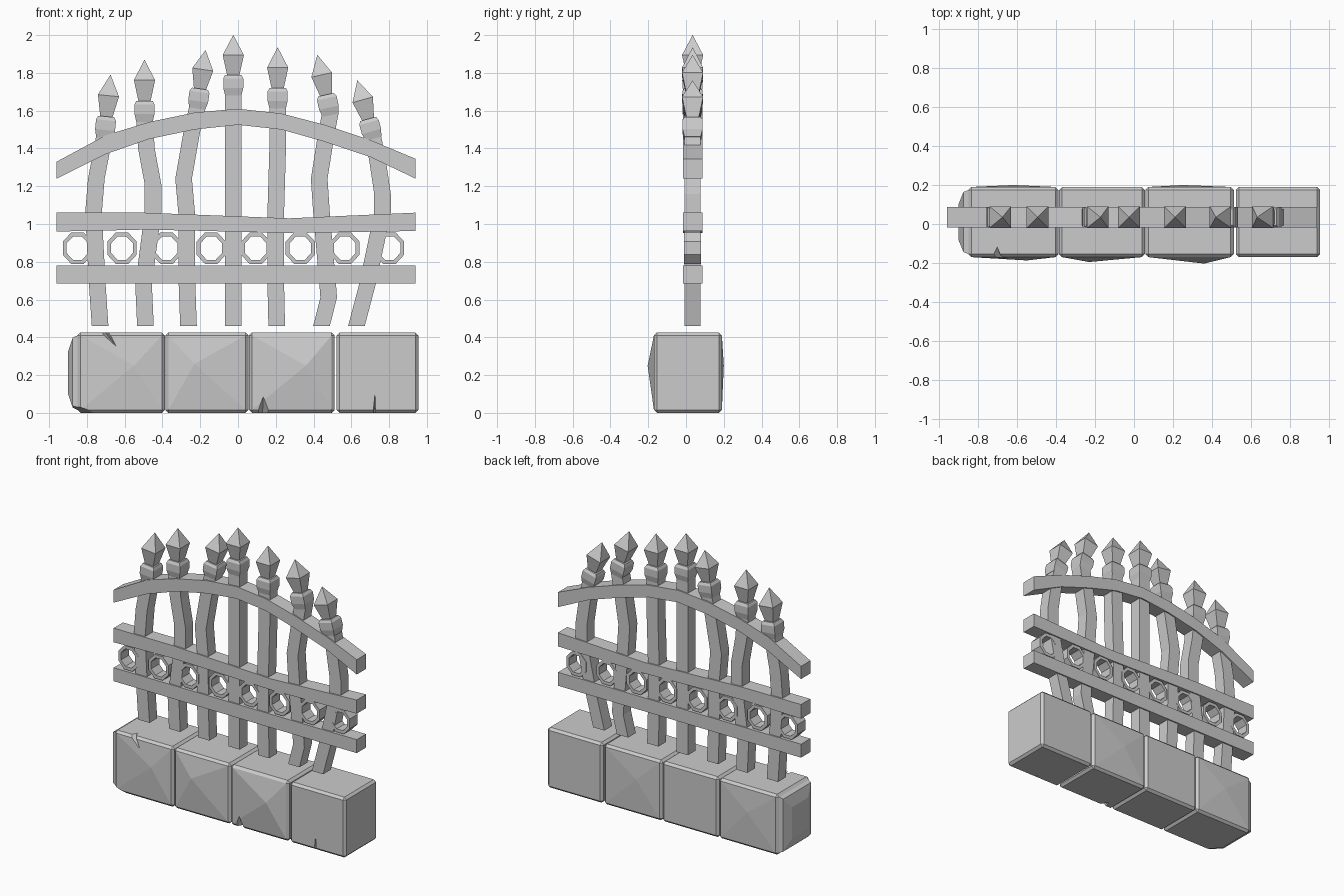
import bpy, bmesh, math
from mathutils import Vector

cube = bpy.data.objects.get("Cube")
if cube:
    bpy.data.objects.remove(cube, do_unlink=True)

GREY = (0.6, 0.6, 0.6, 1)
stone = bpy.data.materials.new("plain grey")
stone.use_nodes = True
stone.diffuse_color = GREY
stone.node_tree.nodes["Principled BSDF"].inputs["Base Color"].default_value = GREY

FENCE_Y = 0.035


def finish(name, bm):
    bmesh.ops.recalc_face_normals(bm, faces=bm.faces[:])
    mesh = bpy.data.meshes.new(name)
    bm.to_mesh(mesh)
    bm.free()
    mesh.materials.append(stone)
    obj = bpy.data.objects.new(name, mesh)
    bpy.context.collection.objects.link(obj)
    return obj


def loft(name, rings, closed=False):
    """Skin a row of rings with equal point counts, capped unless closed."""
    bm = bmesh.new()
    rows = [[bm.verts.new(p) for p in ring] for ring in rings]
    n = len(rows[0])
    pairs = list(zip(rows, rows[1:]))
    if closed:
        pairs.append((rows[-1], rows[0]))
    else:
        bm.faces.new(rows[0])
        bm.faces.new(rows[-1])
    for a, b in pairs:
        for i in range(n):
            j = (i + 1) % n
            bm.faces.new((a[i], a[j], b[j], b[i]))
    return finish(name, bm)


def square(center, side, half, depth):
    """Four corners around a centre; side is the in-plane sideways direction."""
    out = Vector((0, 1, 0))
    return [center + side * half * s + out * depth * t
            for s, t in ((-1, -1), (1, -1), (1, 1), (-1, 1))]


def rail(name, sections, depth=0.052):
    """Sections are (x, bottom, top)."""
    up = Vector((0, 0, 1))
    loft(name, [square(Vector((x, FENCE_Y, (lo + hi) / 2)), up, (hi - lo) / 2, depth)
                for x, lo, hi in sections])


# Rails
rail("lower_rail", [(-0.96, 0.685, 0.78), (0.94, 0.685, 0.78)])
rail("middle_rail", [(-0.96, 0.96, 1.06), (-0.5, 0.97, 1.06), (-0.24, 0.965, 1.05),
                     (0.27, 0.952, 1.03), (0.94, 0.963, 1.06)])
rail("arched_rail", [(-0.96, 1.24, 1.33), (-0.7, 1.37, 1.47), (-0.47, 1.45, 1.54),
                     (-0.23, 1.5, 1.59), (0, 1.525, 1.61), (0.23, 1.5, 1.585),
                     (0.46, 1.435, 1.525), (0.7, 1.355, 1.445), (0.94, 1.24, 1.345)])

# Bent pickets: path points (x, z), last one is where the finial begins; then the tip
PICKETS = [
    ([(-.73, .46), (-.745, .68), (-.765, 1.06), (-.75, 1.24), (-.707, 1.465)], (-.675, 1.79)),
    ([(-.49, .46), (-.5, .68), (-.45, 1.06), (-.45, 1.21), (-.485, 1.4), (-.495, 1.55)], (-.495, 1.87)),
    ([(-.262, .46), (-.27, .68), (-.272, 1.06), (-.288, 1.24), (-.246, 1.48), (-.215, 1.62)], (-.172, 1.92)),
    ([(-.025, .46), (-.025, 1.69)], (-.025, 2)),
    ([(.205, .46), (.2, .68), (.2, 1.06), (.21, 1.4), (.21, 1.62)], (.21, 1.935)),
    ([(.442, .46), (.48, .61), (.475, .68), (.442, 1.06), (.43, 1.24), (.463, 1.45), (.488, 1.585)], (.42, 1.895)),
    ([(.627, .46), (.685, .68), (.765, 1.06), (.765, 1.16), (.738, 1.34), (.715, 1.46)], (.632, 1.76)),
]
# Finial parts: (fraction along the axis, half width)
COLLAR = [(-0.03, 0.043), (0.1, 0.053), (0.26, 0.053), (0.32, 0.043)]
SPEAR = [(0.31, 0.032), (0.66, 0.056), (1, 0.0005)]

for number, (path, tip) in enumerate(PICKETS, 1):
    loft(f"picket_{number}", [square(Vector((x, FENCE_Y, z)), Vector((1, 0, 0)), 0.044, 0.043)
                              for x, z in path])
    base = Vector((path[-1][0], FENCE_Y, path[-1][1]))
    axis = Vector((tip[0], FENCE_Y, tip[1])) - base
    side = Vector((axis.z, 0, -axis.x)).normalized()
    for part, profile in (("collar", COLLAR), ("spearhead", SPEAR)):
        loft(f"{part}_{number}", [square(base + axis * t, side, w, w) for t, w in profile])

# Octagonal rings between the two straight rails
for k in range(8):
    cx, cz = -0.85 + k * 0.236, 0.872
    rings = []
    for i in range(8):
        a = math.radians(22.5 + 45 * i)
        d = Vector((math.cos(a), 0, math.sin(a) * 1.08))
        rings.append([Vector((cx, FENCE_Y + y, cz)) + d * r
                      for r, y in ((0.084, -0.045), (0.084, 0.045), (0.062, 0.045), (0.062, -0.045))])
    loft(f"ring_{k + 1}", rings, closed=True)


# Foundation blocks
def block(name, x0, x1, front=None, back=None, rough_end=False):
    """Chamfered block; front and back are the peaks of bulged faces."""
    bm = bmesh.new()
    bmesh.ops.create_cube(bm, size=1)
    for v in bm.verts:
        v.co = Vector(((x0 + x1) / 2 + v.co.x * (x1 - x0), 0.01 + v.co.y * 0.36, 0.213 + v.co.z * 0.426))
    bmesh.ops.bevel(bm, geom=bm.edges[:], offset=0.016, segments=1, affect='EDGES')
    bm.normal_update()

    def facing(direction):
        return max(bm.faces, key=lambda f: f.normal.dot(Vector(direction)) + f.calc_area() * 0.1)

    for direction, peak in (((0, -1, 0), front), ((0, 1, 0), back)):
        if peak:
            made = bmesh.ops.poke(bm, faces=[facing(direction)])
            made["verts"][0].co = Vector(peak)
            bm.normal_update()
    if rough_end:
        end = facing((-1, 0, 0))
        for x, scale in ((-0.875, 0.94), (-0.9, 0.6)):
            end = bmesh.ops.extrude_discrete_faces(bm, faces=[end])["faces"][0]
            mid = end.calc_center_median()
            for v in end.verts:
                v.co = mid + (v.co - mid) * scale
                v.co.x = x
    return finish(name, bm)


def chip(obj, points):
    """Cut a chipped notch with the hull of a few points."""
    bm = bmesh.new()
    for p in points:
        bm.verts.new(p)
    bmesh.ops.convex_hull(bm, input=bm.verts[:])
    cutter = finish("chip_cutter", bm)
    cutter.hide_render = True
    mod = obj.modifiers.new("chip", 'BOOLEAN')
    mod.operation, mod.solver, mod.object = 'DIFFERENCE', 'EXACT', cutter
    bpy.context.view_layer.objects.active = obj
    bpy.ops.object.modifier_apply(modifier=mod.name)
    bpy.data.objects.remove(cutter, do_unlink=True)


end_block = block("end_block", -0.85, -0.387, (-0.55, -0.187, 0.25), (-0.62, 0.2, 0.25), True)
block("second_block", -0.385, 0.056, (-0.23, -0.195, 0.26))
third_block = block("third_block", 0.058, 0.512, (0.36, -0.203, 0.25), (0.25, 0.2, 0.25))
flat_block = block("flat_block", 0.522, 0.955)

chip(end_block, [(-.77, -.2, .45), (-.68, -.2, .45), (-.62, -.2, .32), (-.72, -.1, .45)])
chip(end_block, [(-.95, -.25, -.02), (-.62, -.25, -.02), (-.95, -.25, .1), (-.95, .1, -.02)])
chip(third_block, [(.07, -.23, -.01), (.135, -.23, .15), (.21, -.23, -.01), (.13, -.1, -.01)])
chip(flat_block, [(.71, -.2, -.01), (.73, -.2, .2), (.737, -.2, -.01), (.72, -.13, -.01)])
